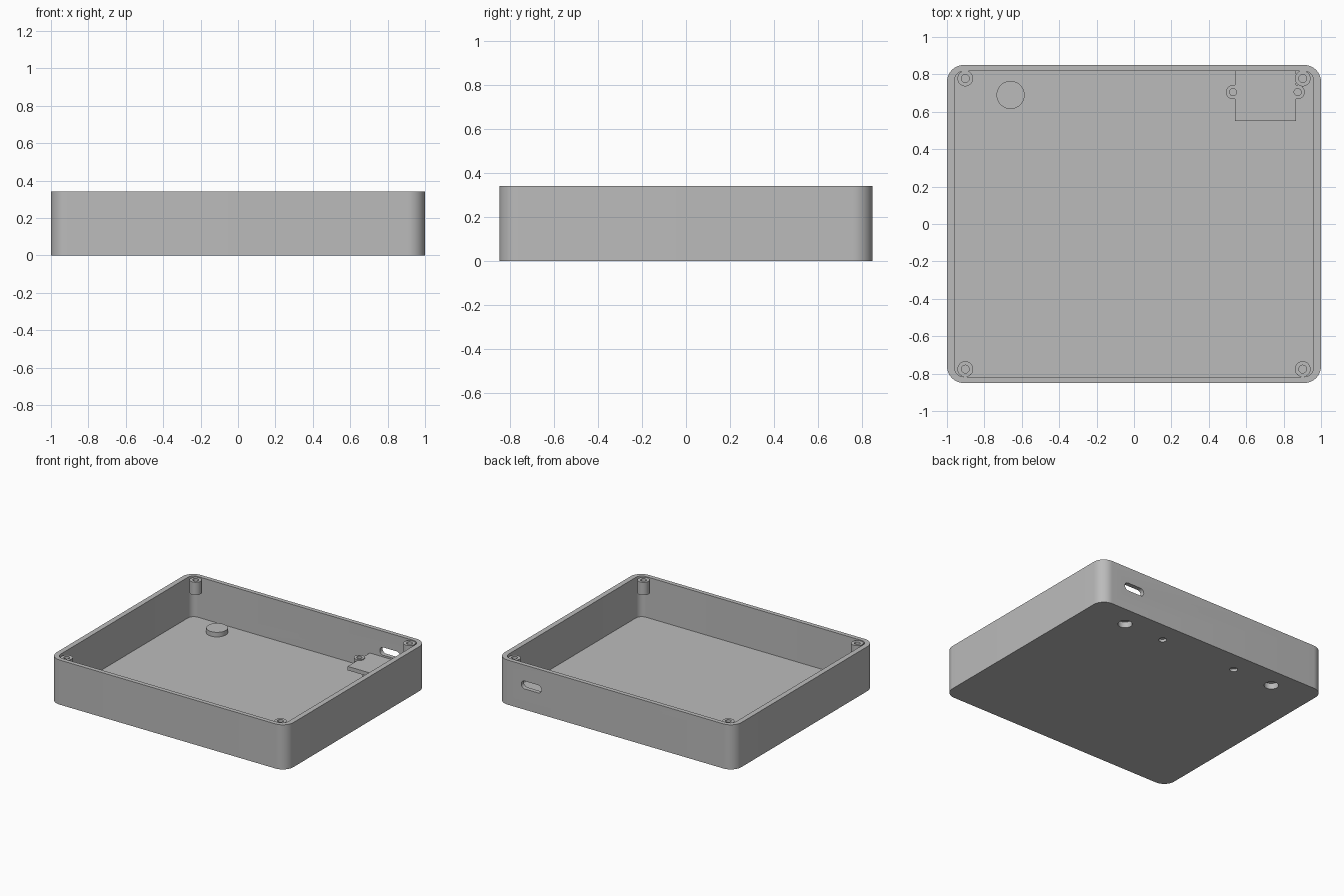
import bpy, bmesh, math

cube = bpy.data.objects.get("Cube")
if cube:
    bpy.data.objects.remove(cube, do_unlink=True)

grey = bpy.data.materials.new("plain grey")
grey.use_nodes = True
grey.diffuse_color = (0.5, 0.5, 0.5, 1)
grey.node_tree.nodes["Principled BSDF"].inputs["Base Color"].default_value = (0.5, 0.5, 0.5, 1)

HEIGHT, FLOOR = 0.34, 0.03


def rounded_outline(width, depth, radius, steps):
    """Counter-clockwise rounded rectangle centred on the origin."""
    points = []
    for corner in range(4):
        sx = 1 if corner in (0, 3) else -1
        sy = 1 if corner in (0, 1) else -1
        for i in range(steps + 1):
            a = math.pi / 2 * (corner + i / steps)
            points.append((sx * (width / 2 - radius) + radius * math.cos(a),
                           sy * (depth / 2 - radius) + radius * math.sin(a)))
    return points


def add_object(name, bm):
    bmesh.ops.recalc_face_normals(bm, faces=bm.faces)
    mesh = bpy.data.meshes.new(name)
    bm.to_mesh(mesh)
    bm.free()
    mesh.materials.append(grey)
    obj = bpy.data.objects.new(name, mesh)
    bpy.context.collection.objects.link(obj)
    return obj


def prism(name, outline, z0, z1, place=lambda x, y, z: (x, y, z)):
    bm = bmesh.new()
    base = bm.faces.new([bm.verts.new(place(x, y, z0)) for x, y in outline])
    top = bmesh.ops.extrude_face_region(bm, geom=[base])["geom"]
    lower, upper = place(0, 0, z0), place(0, 0, z1)
    shift = [b - a for a, b in zip(lower, upper)]
    verts = [v for v in top if isinstance(v, bmesh.types.BMVert)]
    bmesh.ops.translate(bm, verts=verts, vec=shift)
    return add_object(name, bm)


def cylinder(name, x, y, radius, z0, z1, sides=40):
    ring = [(x + radius * math.cos(2 * math.pi * i / sides),
             y + radius * math.sin(2 * math.pi * i / sides)) for i in range(sides)]
    return prism(name, ring, z0, z1)


def combine(target, other, operation):
    """Apply a boolean and discard the second object."""
    mod = target.modifiers.new("boolean", 'BOOLEAN')
    mod.operation, mod.solver, mod.object = operation, 'EXACT', other
    graph = bpy.context.evaluated_depsgraph_get()
    mesh = bpy.data.meshes.new_from_object(target.evaluated_get(graph))
    target.modifiers.clear()
    target.data = mesh
    bpy.data.objects.remove(other, do_unlink=True)


# Open tray with rounded vertical corners
tray = prism("tray", rounded_outline(2.0, 1.7, 0.09, 12), 0, HEIGHT)
combine(tray, prism("cavity", rounded_outline(1.92, 1.634, 0.05, 8), FLOOR, 0.5), 'DIFFERENCE')

# Round bumps inside, hollow from below, plus shallow screw recesses
for side in (-1, 1):
    combine(tray, cylinder("bump", side * 0.66, 0.69, 0.075, 0.01, 0.065), 'UNION')
    combine(tray, cylinder("foot_hole", side * 0.66, 0.69, 0.05, -0.1, 0.045), 'DIFFERENCE')
    combine(tray, cylinder("small_hole", side * 0.32, 0.69, 0.028, -0.1, 0.02), 'DIFFERENCE')

# Rounded cable slot through the back wall
slot = prism("slot", rounded_outline(0.17, 0.06, 0.029, 8), 0.7, 1.0,
             lambda x, y, z: (x + 0.71, z, y + 0.188))
combine(tray, slot, 'DIFFERENCE')

# Corner screw posts hanging near the rim
parts = [tray]
for x, side in ((-0.902, "right"), (0.902, "left")):
    for y, end in ((-0.776, "front"), (0.778, "back")):
        post = cylinder(f"{end}_{side}_post", x, y, 0.042, 0.235, 0.333)
        combine(post, cylinder("post_hole", x, y, 0.021, 0.25, 0.5), 'DIFFERENCE')
        parts.append(post)

# Connector shelf on the back wall with a screw tab at each side
shelf = prism("connector_shelf", [(0.54, 0.55), (0.865, 0.55), (0.865, 0.825), (0.54, 0.825)],
              0.115, 0.145)
for x in (0.53, 0.875):
    combine(shelf, cylinder("tab", x, 0.705, 0.038, 0.105, 0.152), 'UNION')
    combine(shelf, cylinder("tab_hole", x, 0.705, 0.019, 0.12, 0.3), 'DIFFERENCE')
parts.append(shelf)

# Smooth the curves, keep the edges crisp
bpy.ops.object.select_all(action='DESELECT')
for part in parts:
    part.select_set(True)
bpy.context.view_layer.objects.active = tray
bpy.ops.object.shade_smooth_by_angle(angle=math.radians(30))
